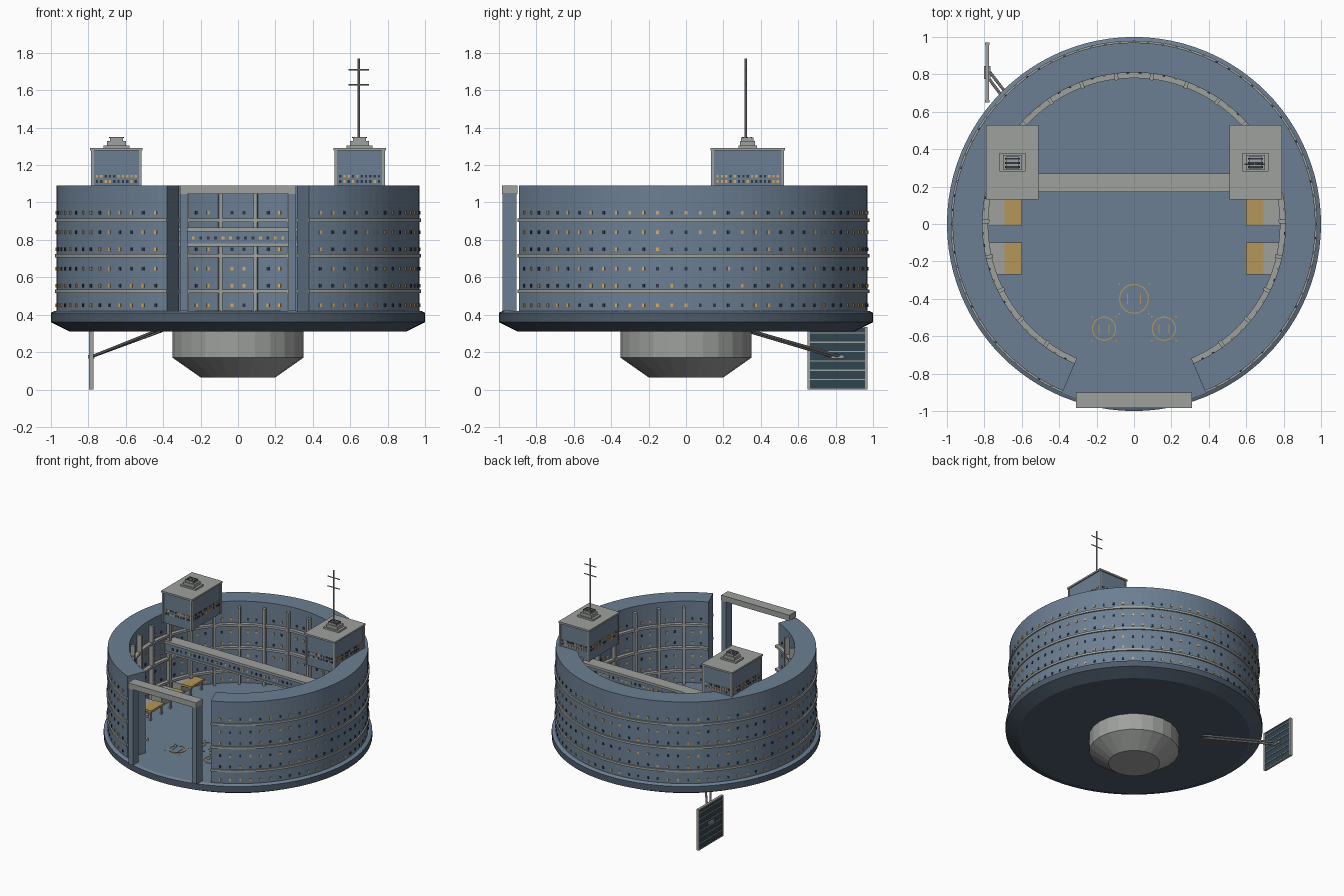
import bpy, bmesh, math, random
from mathutils import Matrix, Vector

if "Cube" in bpy.data.objects:
    bpy.data.objects.remove(bpy.data.objects["Cube"])
random.seed(4)


def material(name, rgb):
    m = bpy.data.materials.new(name)
    m.diffuse_color = (*rgb, 1)
    m.use_nodes = True
    m.node_tree.nodes["Principled BSDF"].inputs["Base Color"].default_value = m.diffuse_color
    return m


BLUE = material("hull blue", (0.150, 0.212, 0.292))
SLATE = material("dark slate hull", (0.075, 0.105, 0.145))
GREY = material("trim grey", (0.34, 0.355, 0.34))
AMBER = material("pad amber", (0.46, 0.31, 0.10))
LIT = material("lit window", (0.68, 0.40, 0.12))
DARK = material("dark window", (0.03, 0.04, 0.06))
CELL = material("solar cell", (0.03, 0.058, 0.08))


def finish(name, bm, *mats):
    me = bpy.data.meshes.new(name)
    bmesh.ops.recalc_face_normals(bm, faces=bm.faces)
    bm.to_mesh(me)
    bm.free()
    ob = bpy.data.objects.new(name, me)
    for m in mats:
        me.materials.append(m)
    bpy.context.collection.objects.link(ob)
    return ob


def boxes(name, items, mat):
    """items: (centre, size, turn about z in radians)"""
    bm = bmesh.new()
    for c, s, a in items:
        bmesh.ops.create_cube(bm, size=1, matrix=Matrix.Translation(c)
                              @ Matrix.Rotation(a, 4, 'Z') @ Matrix.Diagonal((*s, 1)))
    return finish(name, bm, mat)


def span(x0, x1, y0, y1, z0, z1):
    return (((x0 + x1) / 2, (y0 + y1) / 2, (z0 + z1) / 2), (x1 - x0, y1 - y0, z1 - z0), 0)


def both(items):
    """Mirror unrotated boxes across x."""
    return items + [((-c[0], c[1], c[2]), s, a) for c, s, a in items]


def lathe(name, profile, n, *mats):
    bm = bmesh.new()
    rings = [[bm.verts.new((r * math.cos(2 * math.pi * i / n), r * math.sin(2 * math.pi * i / n), z))
              for i in range(n)] for r, z in profile]
    for lo, hi in zip(rings, rings[1:]):
        for i in range(n):
            bm.faces.new((lo[i], lo[(i + 1) % n], hi[(i + 1) % n], hi[i]))
    bm.faces.new(rings[0])
    bm.faces.new(rings[-1])
    return finish(name, bm, *mats)


def arc(name, r0, r1, levels, deg0, deg1, n, mat):
    """Curved bars of rectangular section, one for each (z0, z1)."""
    bm = bmesh.new()
    full = abs(deg1 - deg0) >= 360
    for cx, cy, z0, z1 in levels:
        secs = []
        for i in range(n if full else n + 1):
            a = math.radians(deg0 + (deg1 - deg0) * i / n)
            secs.append([bm.verts.new((cx + r * math.cos(a), cy + r * math.sin(a), z))
                         for r, z in ((r0, z0), (r1, z0), (r1, z1), (r0, z1))])
        for s, t in zip(secs, secs[1:] + (secs[:1] if full else [])):
            for k in range(4):
                bm.faces.new((s[k], s[(k + 1) % 4], t[(k + 1) % 4], t[k]))
        if not full:
            bm.faces.new(secs[0])
            bm.faces.new(secs[-1])
    return finish(name, bm, mat)


def rod(name, p, q, r, mat):
    p, q = Vector(p), Vector(q)
    bm = bmesh.new()
    bmesh.ops.create_cone(bm, cap_ends=True, segments=8, radius1=r, radius2=r, depth=(q - p).length,
                          matrix=Matrix.Translation((p + q) / 2)
                          @ (q - p).to_track_quat('Z', 'Y').to_matrix().to_4x4())
    return finish(name, bm, mat)


A0, A1 = -67, 247          # ring wall leaves a gap at the front
FLOOR, TOP = 0.42, 1.09

# Base disc with slate sides, blue deck
base = lathe("base_disc", [(0.90, 0.31), (1.0, 0.36), (1.0, 0.41), (0.98, FLOOR)], 96, BLUE, SLATE)
for p in base.data.polygons:
    p.material_index = 0 if p.normal.z > 0.5 else 1
lathe("lower_pod", [(0.20, 0.065), (0.35, 0.17), (0.35, 0.315)], 24, GREY)

# Ring wall, inside and outside bands, inner ribs
arc("ring_wall", 0.81, 0.97, [(0, 0, FLOOR - 0.005, TOP)], A0, A1, 96, BLUE)
bands = [(0, 0, z - 0.009, z + 0.009) for z in (0.525, 0.715, 0.905)]
arc("outer_bands", 0.965, 0.98, bands, A0, A1, 96, GREY)
arc("inner_bands", 0.78, 0.815, bands, A0, A1, 96, GREY)
ribs = []
for k in range(-11, 11):
    a = math.radians(90 + 13.7 * (k + 0.5))
    ribs.append(((0.792 * math.cos(a), 0.792 * math.sin(a), 0.735), (0.036, 0.02, 0.63), a))
boxes("inner_ribs", ribs, GREY)

# Windows on both sides of the wall
lit, dark = [], []
for z in (0.45, 0.555, 0.645, 0.75, 0.84, 0.945):
    for r, step in ((0.971, 4.5), (0.808, 6.85 / 1.5)):
        n = int((A1 - A0 - 4) / step)
        for i in range(n + 1):
            a = math.radians(90 + (i - n / 2) * step)
            w = ((r * math.cos(a), r * math.sin(a), z), (0.008, 0.014, 0.018), a)
            (lit if random.random() < 0.55 else dark).append(w)

# Front gate
boxes("gate_posts", both([span(0.27, 0.31, -0.98, -0.905, FLOOR, 1.05)]), BLUE)
boxes("gate_lintel", [span(-0.31, 0.31, -0.985, -0.90, 1.045, TOP)], GREY)

# Cross bridge
boxes("bridge_body", [span(-0.79, 0.79, 0.18, 0.26, 0.775, 0.85)], BLUE)
boxes("bridge_cap", [span(-0.79, 0.79, 0.17, 0.27, 0.845, 0.865)], GREY)
boxes("bridge_sill", [span(-0.79, 0.79, 0.173, 0.267, 0.765, 0.78)], GREY)
for i in range(37):
    for y in (0.179, 0.261):
        w = ((-0.72 + i * 0.04, y, 0.81), (0.014, 0.006, 0.018), 0)
        (lit if random.random() < 0.55 else dark).append(w)

# Towers with roof, corner posts and stacked vent
boxes("tower_bodies", both([span(0.52, 0.78, 0.14, 0.52, 1.03, 1.28)]), BLUE)
boxes("tower_roofs", both([span(0.51, 0.79, 0.13, 0.53, 1.278, 1.292)]), GREY)
boxes("tower_corner_posts", both([((x, y, 1.155), (0.014, 0.014, 0.25), 0)
                                  for x in (0.522, 0.778) for y in (0.142, 0.518)]), GREY)
boxes("roof_vents", both([span(0.58, 0.72, 0.28, 0.38, 1.29, 1.305),
                          span(0.60, 0.70, 0.29, 0.37, 1.30, 1.33),
                          span(0.615, 0.685, 0.295, 0.36, 1.33, 1.348)]), GREY)
boxes("vent_slats", both([span(0.61, 0.69, y, y + 0.01, 1.344, 1.35)
                          for y in (0.30, 0.322, 0.344)]), DARK)
for sx in (-1, 1):
    for z in (1.112, 1.14):
        ws = [((sx * 0.65 + (i - 4.5) * 0.023, y, z), (0.012, 0.006, 0.014), 0)
              for i in range(10) for y in (0.139, 0.521)]
        ws += [((sx * x, 0.33 + (i - 7) * 0.023, z), (0.006, 0.012, 0.014), 0)
               for i in range(15) for x in (0.519, 0.781)]
        for w in ws:
            (lit if random.random() < 0.55 else dark).append(w)
boxes("lit_windows", lit, LIT)
boxes("dark_windows", dark, DARK)

# Antenna mast on the right tower
rod("antenna_mast", (0.645, 0.32, 1.34), (0.645, 0.32, 1.77), 0.006, GREY)
for z in (1.63, 1.71):
    rod("antenna_crossbar", (0.59, 0.32, z), (0.70, 0.32, z), 0.004, GREY)

# Docking bays along both inner sides
bay, pads = [], []
for y in (-0.185, 0.075, 0.335):
    bay.append(span(0.69, 0.785, y - 0.085, y + 0.085, FLOOR, 0.505))
    bay += [span(0.61, 0.625, y + d - 0.008, y + d + 0.008, FLOOR, 0.495) for d in (-0.07, 0.07)]
    pads.append(span(0.60, 0.692, y - 0.085, y + 0.085, 0.49, 0.508))
boxes("docking_bays", both(bay), GREY)
boxes("docking_pads", both(pads), AMBER)

# Landing circles painted on the deck
marks = []
for x, y, r in ((0, -0.4, 0.08), (-0.16, -0.56, 0.065), (0.16, -0.56, 0.065)):
    arc("landing_circle", r - 0.006, r, [(x, y, FLOOR - 0.002, FLOOR + 0.003)], 0, 360, 32, AMBER)
    for s in (-1, 1):
        marks.append(((x + s * r * 0.42, y, FLOOR), (0.005, r * 0.7, 0.006), 0))
        marks += [((x + s * r, y + t * r, FLOOR), (0.008, 0.008, 0.006), 0) for t in (-1, 1)]
boxes("landing_marks", marks, AMBER)

# Solar panel on twin struts
boxes("solar_panel", [span(-0.791, -0.779, 0.655, 0.965, 0.005, 0.33)], CELL)
frame = [span(-0.797, -0.773, y, y + 0.014, 0, 0.335) for y in (0.65, 0.956)]
frame += [span(-0.795, -0.775, 0.65, 0.97, z, z + 0.006)
          for z in (0, 0.05, 0.1, 0.15, 0.2, 0.25, 0.3, 0.329)]
boxes("solar_frame", frame, GREY)
for d in (-0.02, 0.02):
    rod("solar_strut", (-0.42 + d * 0.8, 0.33 + d * 0.6, 0.315), (-0.785, 0.81 + d, 0.175), 0.008, GREY)
boxes("strut_mount", [((-0.785, 0.81, 0.175), (0.034, 0.07, 0.02), 0)], GREY)
